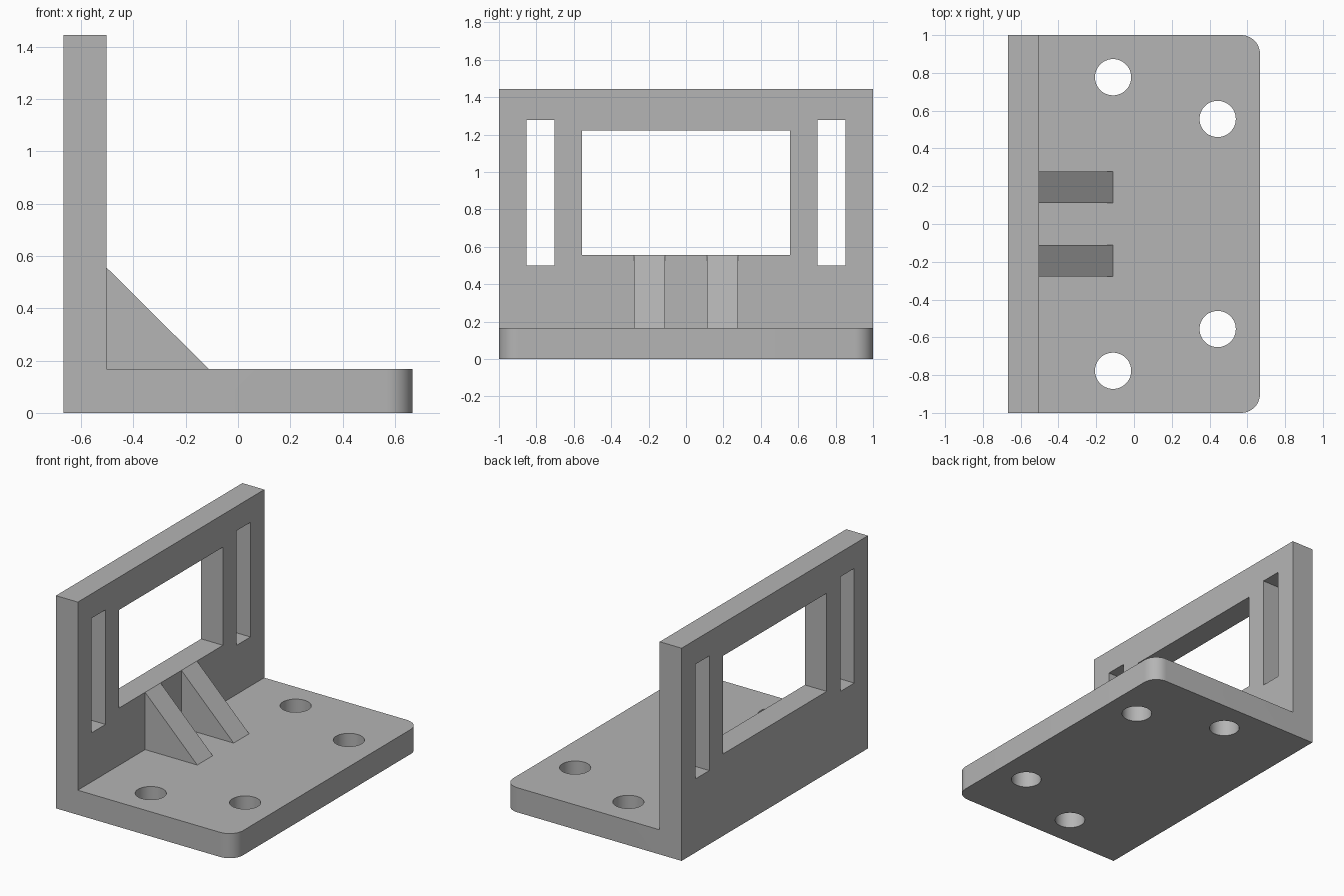
import bpy, bmesh, math
from mathutils import Vector

cube = bpy.data.objects.get("Cube")
if cube:
    bpy.data.objects.remove(cube, do_unlink=True)

grey = bpy.data.materials.new("plain grey")
grey.use_nodes = True
colour = (0.46, 0.46, 0.46, 1)
grey.diffuse_color = colour
grey.node_tree.nodes["Principled BSDF"].inputs["Base Color"].default_value = colour

BACK, FACE, FRONT = -0.667, -0.503, 0.667    # x of wall back, wall face, plate front
PLATE, HEIGHT = 0.167, 1.444                 # plate thickness, wall height


def make_object(name, bm):
    bmesh.ops.recalc_face_normals(bm, faces=bm.faces)
    mesh = bpy.data.meshes.new(name)
    bm.to_mesh(mesh)
    bm.free()
    mesh.materials.append(grey)
    obj = bpy.data.objects.new(name, mesh)
    bpy.context.collection.objects.link(obj)
    return obj


def extrude_profile(points, y0, y1):
    """Extrude an x-z outline along y."""
    bm = bmesh.new()
    face = bm.faces.new([bm.verts.new((x, y0, z)) for x, z in points])
    geom = bmesh.ops.extrude_face_region(bm, geom=[face])["geom"]
    moved = [g for g in geom if isinstance(g, bmesh.types.BMVert)]
    bmesh.ops.translate(bm, verts=moved, vec=(0, y1 - y0, 0))
    return bm


def cut(target, cutter):
    """Subtract the cutter from the target, then discard it."""
    cutter.hide_render = True
    mod = target.modifiers.new("cut", "BOOLEAN")
    mod.operation = "DIFFERENCE"
    mod.solver = "EXACT"
    mod.object = cutter
    bpy.context.view_layer.objects.active = target
    bpy.ops.object.modifier_apply(modifier=mod.name)
    bpy.data.objects.remove(cutter, do_unlink=True)


# L-shaped body with rounded front corners
bm = extrude_profile([(BACK, 0), (FRONT, 0), (FRONT, PLATE), (FACE, PLATE),
                      (FACE, HEIGHT), (BACK, HEIGHT)], -1, 1)
corners = [e for e in bm.edges
           if all(abs(v.co.x - FRONT) < 1e-4 for v in e.verts)
           and abs(e.verts[0].co.z - e.verts[1].co.z) > 0.1]
bmesh.ops.bevel(bm, geom=corners, offset=0.1, segments=12, profile=0.5, affect="EDGES")
bracket = make_object("bracket_body", bm)


def cut_opening(name, y0, y1, z0, z1):
    x0, x1 = BACK - 0.1, FACE + 0.1
    outline = [(x0, z0), (x1, z0), (x1, z1), (x0, z1)]
    cut(bracket, make_object(name, extrude_profile(outline, y0, y1)))


# Wall window
cut_opening("window_cutter", -0.557, 0.557, 0.556, 1.222)

for side in (-1, 1):
    # Tall wall slots
    y0, y1 = sorted((side * 0.703, side * 0.852))
    cut_opening("slot_cutter", y0, y1, 0.5, 1.278)

    # Round screw holes through the plate
    for x, y in ((-0.111, 0.777), (0.443, 0.556)):
        bm = bmesh.new()
        bmesh.ops.create_cone(bm, cap_ends=True, segments=48, radius1=0.096,
                              radius2=0.096, depth=1)
        bmesh.ops.translate(bm, verts=bm.verts, vec=Vector((x, side * y, 0)))
        cut(bracket, make_object("hole_cutter", bm))

    # Triangular support ribs
    y0, y1 = sorted((side * 0.112, side * 0.278))
    make_object("left_rib" if side < 0 else "right_rib",
                extrude_profile([(FACE, PLATE), (-0.111, PLATE), (FACE, 0.556)], y0, y1))

# Smooth the rounded parts while keeping hard edges
bpy.ops.object.select_all(action="DESELECT")
bracket.select_set(True)
bpy.context.view_layer.objects.active = bracket
bpy.ops.object.shade_smooth_by_angle(angle=math.radians(30))
